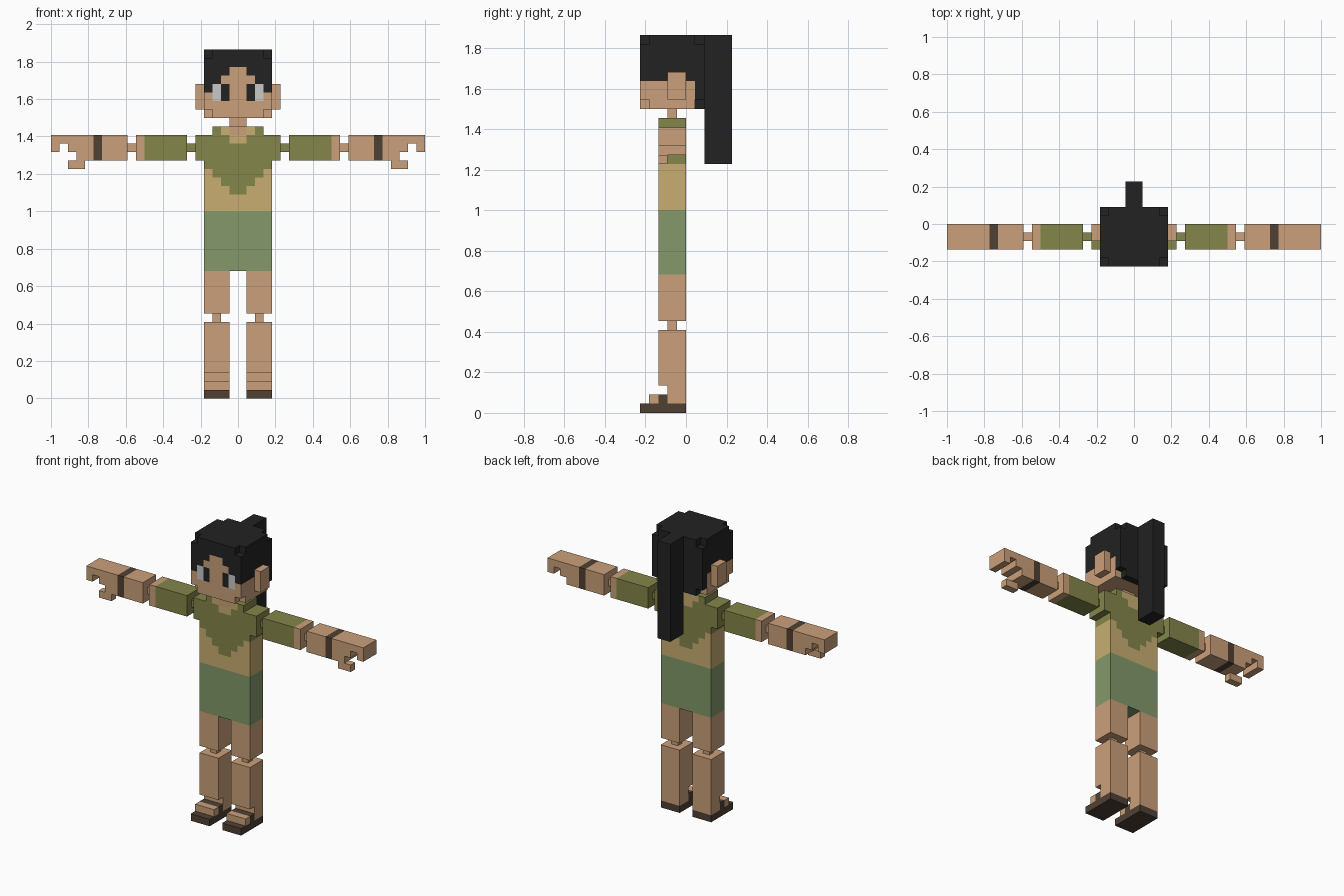
import bpy, bmesh
from mathutils import Vector

if "Cube" in bpy.data.objects:
    bpy.data.objects.remove(bpy.data.objects["Cube"])

U = 1 / 22  # size of one block


def srgb(h):
    out = []
    for i in (0, 2, 4):
        c = int(h[i:i + 2], 16) / 255
        out.append(c / 12.92 if c <= 0.04045 else ((c + 0.055) / 1.055) ** 2.4)
    return (*out, 1)


COLOURS = {"skin": "CBA07A", "olive": "84864A", "khaki": "C8AE72", "shorts_green": "83996A",
           "dark_brown": "504134", "hair_black": "222222", "eye_white": "C8C8C8"}
NAMES = list(COLOURS)
MATS = []
for mat_name, code in COLOURS.items():
    m = bpy.data.materials.new(mat_name)
    m.diffuse_color = srgb(code)
    m.use_nodes = True
    m.node_tree.nodes["Principled BSDF"].inputs["Base Color"].default_value = m.diffuse_color
    MATS.append(m)

SIDES = [Vector(d) for d in ((1, 0, 0), (-1, 0, 0), (0, 1, 0), (0, -1, 0), (0, 0, 1), (0, 0, -1))]


def part(name, boxes, colour, skip=None):
    """Outer skin of a union of block boxes (x0,x1,y0,y1,z0,z1); colour is a name or a rule(cell, normal)."""
    cells = {(x, y, z) for b in boxes for x in range(b[0], b[1])
             for y in range(b[2], b[3]) for z in range(b[4], b[5])}
    if skip:
        cells = {c for c in cells if not skip(*c)}
    bm = bmesh.new()
    for c in sorted(cells):
        mid = Vector(c) + Vector((0.5, 0.5, 0.5))
        for n in SIDES:
            if tuple(int(a + b) for a, b in zip(c, n)) in cells:
                continue
            u = Vector((n.y, n.z, n.x))
            v = n.cross(u)
            face = bm.faces.new([bm.verts.new((mid + (n + u * i + v * j) / 2) * U)
                                 for i, j in ((-1, -1), (1, -1), (1, 1), (-1, 1))])
            face.material_index = NAMES.index(colour if isinstance(colour, str) else colour(mid, n))
    bmesh.ops.remove_doubles(bm, verts=bm.verts, dist=U / 100)
    # merge flat areas of one colour
    bmesh.ops.dissolve_limit(bm, angle_limit=0.01, verts=bm.verts, edges=bm.edges, delimit={'MATERIAL'})
    me = bpy.data.meshes.new(name)
    for m in MATS:
        me.materials.append(m)
    bm.to_mesh(me)
    bm.free()
    bpy.context.collection.objects.link(bpy.data.objects.new(name, me))


def pair(name, boxes, colour):
    """Part on both sides of the body."""
    part("left_" + name, boxes, colour)
    mirrored = [(-b[1], -b[0], *b[2:]) for b in boxes]
    part("right_" + name, mirrored, colour)


# head: hair cap with stepped fringe, eyes, skin below
def head_paint(p, n):
    ax = abs(p.x)
    if n.y < 0 and p.y < -4:
        if 1 < ax < 3 and 35 < p.z < 37:
            return "eye_white" if ax > 2 else "hair_black"
        return "hair_black" if p.z > 39 - int(ax) else "skin"
    if p.y > 1 or p.z > 37:
        return "hair_black"
    return "hair_black" if p.z > 36 and not -2 < p.y < 0 else "skin"


part("head", [(-4, 4, -5, 2, 33, 41)], head_paint,
     skip=lambda x, y, z: x in (-4, 3) and y in (-5, 1) and z in (33, 40))
part("ponytail", [(-1, 1, 2, 5, 27, 41)], "hair_black")
pair("ear", [(4, 5, -2, 0, 34, 37)], "skin")
part("neck", [(-1, 1, -2, -1, 32, 33)], "skin")


# shirt: olive yoke stepping down to a point, khaki neckline and waist
def shirt_paint(p, n):
    ax = abs(p.x)
    if n.y:
        if p.z > 31:
            return "skin" if ax < 1 and n.y < 0 else "khaki" if ax < 2 else "olive"
        if p.z > 30 and ax < 1:
            return "khaki"
        return "olive" if p.z > 24 + int(ax) else "khaki"
    return "olive" if p.z > 27 else "khaki"


part("shirt", [(-4, 4, -3, 0, 22, 31), (-5, 5, -3, 0, 28, 31), (-3, 3, -3, 0, 31, 32)], shirt_paint)
part("shorts", [(-4, 4, -3, 0, 15, 22)], "shorts_green")

# arms
pair("shoulder_joint", [(5, 6, -2, -1, 29, 30)], "olive")
pair("upper_arm", [(6, 12, -3, 0, 28, 31)], lambda p, n: "olive" if abs(p.x) < 11 else "skin")
pair("elbow_joint", [(12, 13, -2, -1, 29, 30)], "skin")
pair("forearm_and_hand", [(13, 19, -3, 0, 28, 31),      # forearm and palm
                          (19, 20, -3, 0, 29, 31),
                          (20, 22, -3, 0, 30, 31),      # fingers
                          (21, 22, -3, 0, 29, 30),      # bent fingertips
                          (18, 20, -3, -2, 27, 28)],    # thumb
     lambda p, n: "dark_brown" if 16 < abs(p.x) < 17 else "skin")

# legs
pair("upper_leg", [(1, 4, -3, 0, 10, 15)], "skin")
pair("knee_joint", [(2, 3, -2, -1, 9, 10)], "skin")
pair("lower_leg", [(1, 4, -3, 0, 3, 9), (1, 4, -2, 0, 1, 3)], "skin")

# sandals
pair("sandal_sole", [(1, 4, -5, 0, 0, 1)], "dark_brown")
pair("sandal_strap", [(1, 4, -3, -2, 1, 2)], "dark_brown")
pair("toes", [(1, 4, -4, -3, 1, 2)], "skin")
